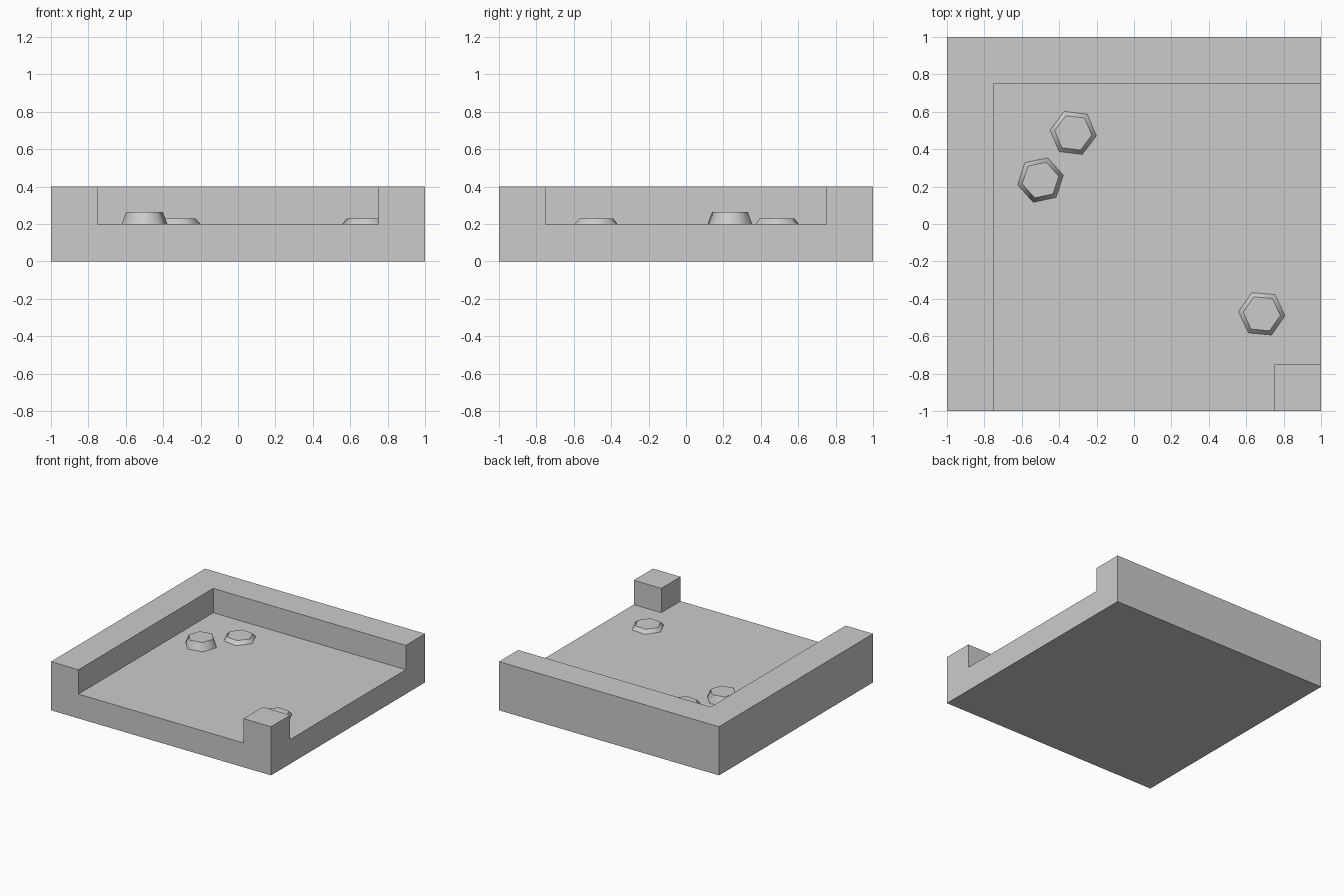
import bpy, bmesh
from math import radians
from mathutils import Matrix

if "Cube" in bpy.data.objects:
    bpy.data.objects.remove(bpy.data.objects["Cube"])

FLOOR, TOP, INNER = 0.2, 0.4, 0.75


def add_object(name, bm):
    bmesh.ops.recalc_face_normals(bm, faces=bm.faces[:])
    mesh = bpy.data.meshes.new(name)
    bm.to_mesh(mesh)
    bm.free()
    obj = bpy.data.objects.new(name, mesh)
    bpy.context.collection.objects.link(obj)
    return obj


def extrude_up(bm, faces, height):
    new = bmesh.ops.extrude_face_region(bm, geom=faces)["geom"]
    verts = [g for g in new if isinstance(g, bmesh.types.BMVert)]
    bmesh.ops.translate(bm, verts=verts, vec=(0, 0, height))
    return [g for g in new if isinstance(g, bmesh.types.BMFace)]


# Slab with raised walls on the left and back, and a post at the front right
bm = bmesh.new()
bmesh.ops.create_grid(bm, x_segments=3, y_segments=3, size=1)
for v in bm.verts:
    for i in (0, 1):
        if abs(v.co[i]) < 0.9:
            v.co[i] = INNER if v.co[i] > 0 else -INNER
top_cells = extrude_up(bm, bm.faces[:], FLOOR)
raised = []
for f in top_cells:
    c = f.calc_center_median()
    wall = c.x < -INNER or c.y > INNER
    post = c.x > INNER and c.y < -INNER
    if wall or post:
        raised.append(f)
extrude_up(bm, raised, TOP - FLOOR)
bmesh.ops.recalc_face_normals(bm, faces=bm.faces[:])
bmesh.ops.dissolve_limit(bm, angle_limit=radians(1), verts=bm.verts[:], edges=bm.edges[:])

# Floor blends softly into the inner walls, every other edge is crisp
for f in bm.faces:
    zs = [v.co.z for v in f.verts]
    is_floor = max(zs) - min(zs) < 0.01 and abs(zs[0] - FLOOR) < 0.01
    is_inner_wall = min(zs) > 0.1 and max(zs) - min(zs) > 0.1
    f.smooth = is_floor or is_inner_wall
for e in bm.edges:
    e.smooth = all(abs(v.co.z - FLOOR) < 0.01 for v in e.verts)
add_object("corner_tile", bm)


# Six-sided studs on the floor
def stud(name, x, y, height, turn):
    bm = bmesh.new()
    # cone vertices start on +y, so turn them onto +x first
    place = Matrix.Translation((x, y, FLOOR + height / 2)) @ Matrix.Rotation(radians(turn + 90), 4, "Z")
    bmesh.ops.create_cone(bm, cap_ends=True, segments=6, radius1=0.125, radius2=0.1,
                          depth=height, matrix=place)
    for f in bm.faces:
        f.smooth = len(f.verts) == 4
    add_object(name, bm)


stud("tall_stud", -0.5, 0.235, 0.065, 12)
stud("back_stud", -0.325, 0.487, 0.03, -7)
stud("front_stud", 0.683, -0.48, 0.03, -5)
